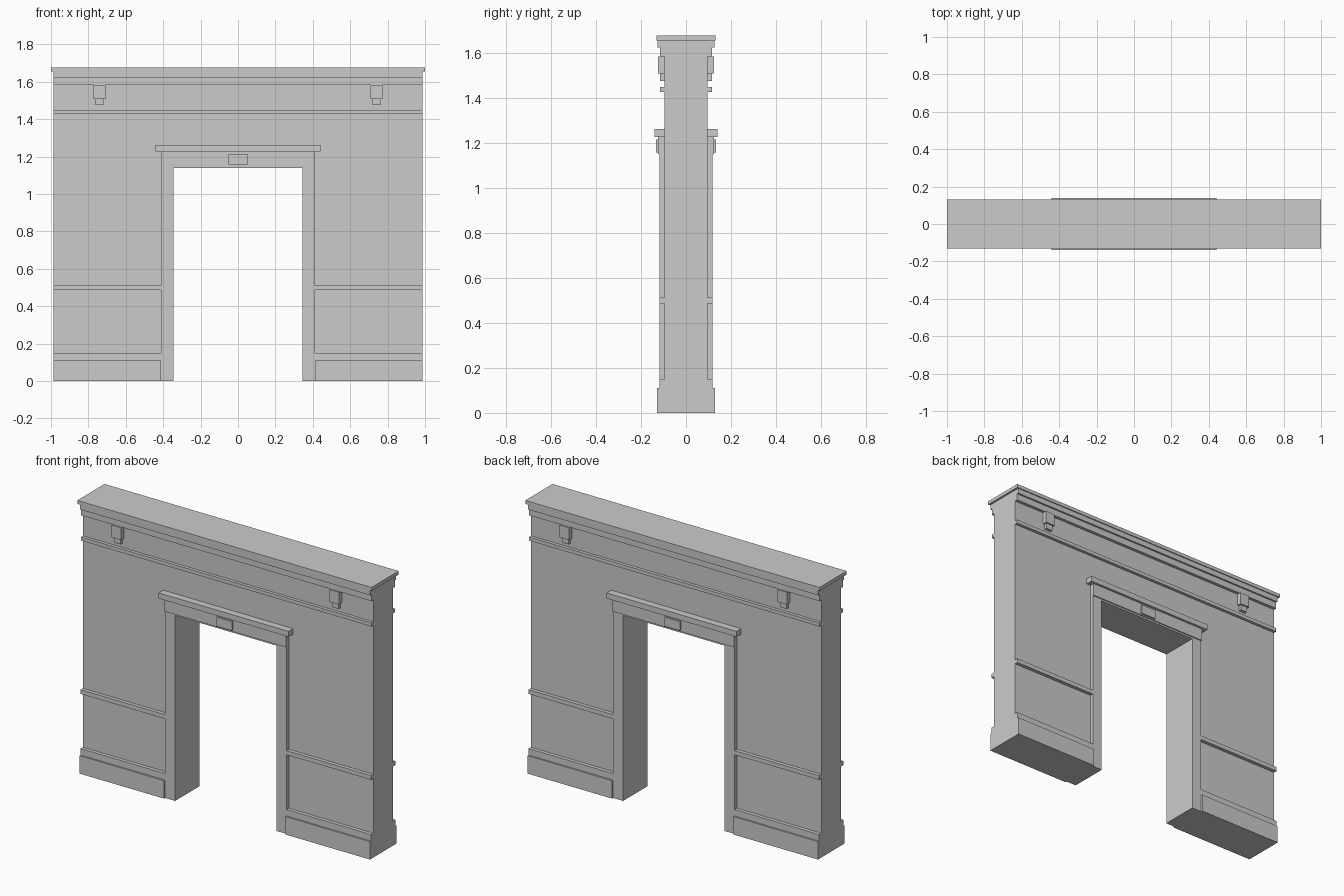
import bpy
import bmesh

if "Cube" in bpy.data.objects:
    bpy.data.objects.remove(bpy.data.objects["Cube"])


def finish(name, bm, mirror):
    bmesh.ops.recalc_face_normals(bm, faces=bm.faces)
    mesh = bpy.data.meshes.new(name)
    bm.to_mesh(mesh)
    bm.free()
    ob = bpy.data.objects.new(name, mesh)
    bpy.context.collection.objects.link(ob)
    if mirror:
        mod = ob.modifiers.new("mirror", 'MIRROR')
        mod.use_axis = ('x' in mirror, 'y' in mirror, False)
        mod.use_mirror_merge = False
    return ob


def extrude(name, outline, y0, y1, mirror=""):
    """Prism from an x-z outline, running from y0 to y1."""
    bm = bmesh.new()
    face = bm.faces.new([bm.verts.new((x, y0, z)) for x, z in outline])
    res = bmesh.ops.extrude_face_region(bm, geom=[face])
    verts = [v for v in res["geom"] if isinstance(v, bmesh.types.BMVert)]
    bmesh.ops.translate(bm, verts=verts, vec=(0, y1 - y0, 0))
    return finish(name, bm, mirror)


def box(name, x0, x1, y0, y1, z0, z1, mirror=""):
    return extrude(name, [(x0, z0), (x1, z0), (x1, z1), (x0, z1)], y0, y1, mirror)


def arch(name, inner, outer, z_in, z_out, depth):
    """Upside-down U with a rectangular opening."""
    pts = [(-outer, 0), (-inner, 0), (-inner, z_in), (inner, z_in),
           (inner, 0), (outer, 0), (outer, z_out), (-outer, z_out)]
    return extrude(name, pts, -depth, depth)


W = 0.987      # half width of wall
WALL = 0.096   # half depth of wall
CASE = 0.413   # outer half width of door casing

# Wall with doorway, casing lining the opening
arch("wall", 0.36, W, 1.145, 1.655, WALL)
arch("door_casing", 0.345, CASE, 1.139, 1.15, 0.118)

# Lintel over the doorway
box("door_head", -CASE, CASE, -0.125, 0.125, 1.15, 1.227)
box("door_head_cap", -0.442, 0.442, -0.14, 0.14, 1.227, 1.261)
box("head_block", -0.052, 0.052, -0.134, -0.125, 1.158, 1.214, "y")

# Full-width mouldings on both faces
for name, depth, z0, z1 in [("picture_rail", 0.115, 1.427, 1.449),
                            ("cornice_lower", 0.115, 1.583, 1.623),
                            ("cornice_upper", 0.126, 1.623, 1.655)]:
    box(name, -W, W, -depth, -WALL, z0, z1, "y")
box("top_cap", -1.0, 1.0, -0.132, 0.132, 1.655, 1.677)

# Side mouldings between casing and wall ends
for name, depth, z0, z1 in [("baseboard", 0.128, 0.0, 0.11),
                            ("baseboard_cap", 0.118, 0.11, 0.15),
                            ("chair_rail", 0.118, 0.486, 0.512)]:
    box(name, CASE, W, -depth, -WALL, z0, z1, "xy")

# Cornice brackets
box("bracket", 0.708, 0.773, -0.124, -WALL, 1.508, 1.583, "xy")
box("bracket_foot", 0.718, 0.763, -0.115, -WALL, 1.475, 1.508, "xy")
